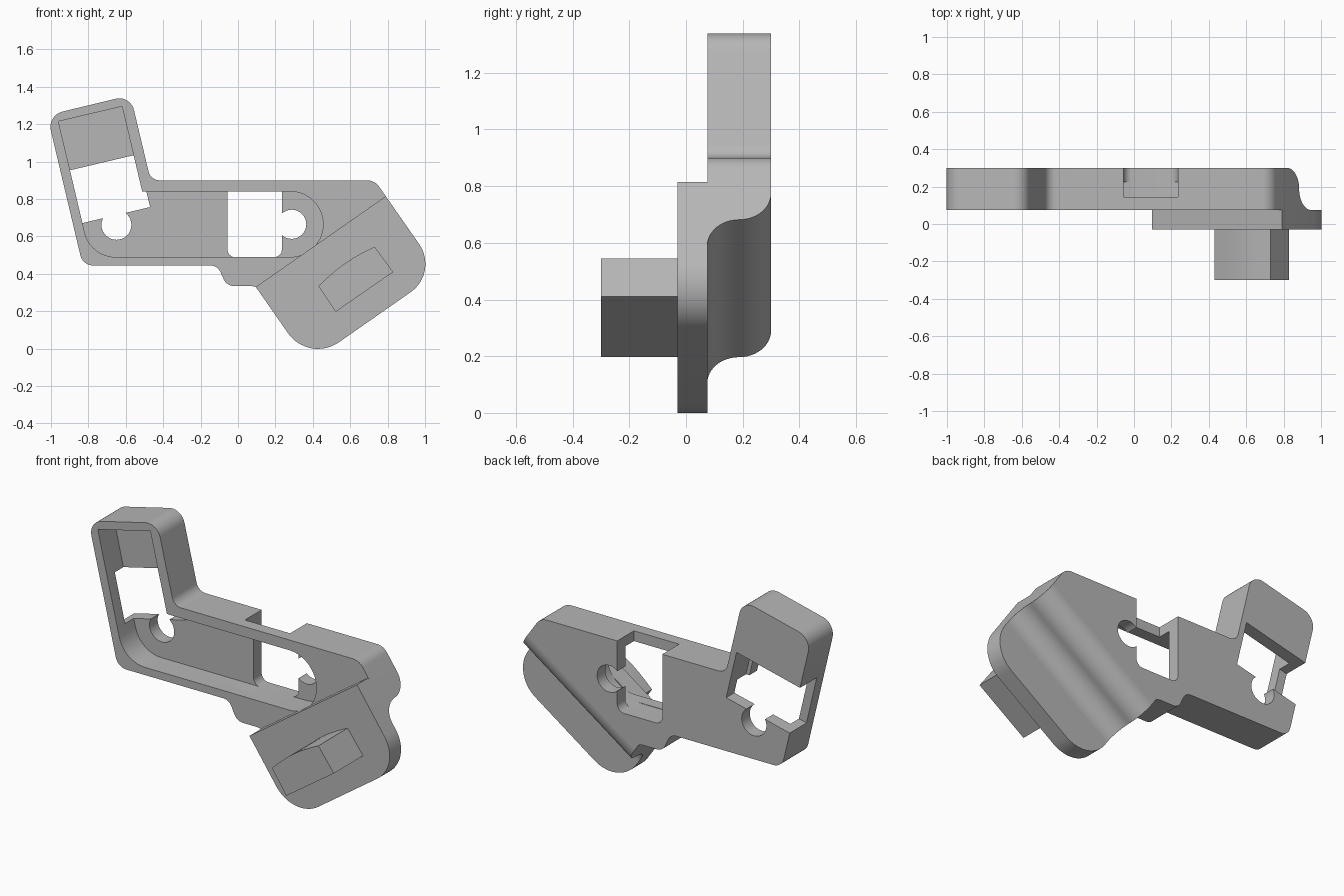
import bpy, bmesh, math
from mathutils import Vector

if "Cube" in bpy.data.objects:
    bpy.data.objects.remove(bpy.data.objects["Cube"])

grey = bpy.data.materials.new("mid_grey")
grey.use_nodes = True
grey.diffuse_color = (0.47, 0.47, 0.47, 1)
grey.node_tree.nodes["Principled BSDF"].inputs["Base Color"].default_value = (0.47, 0.47, 0.47, 1)


def rounded(corners, steps=10):
    """Outline from (x, z, radius) corners, each replaced by an arc."""
    out = []
    for i, (x, z, r) in enumerate(corners):
        p = Vector((x, z))
        if r == 0:
            out.append(p)
            continue
        a = (Vector(corners[i - 1][:2]) - p).normalized()
        b = (Vector(corners[(i + 1) % len(corners)][:2]) - p).normalized()
        half = a.angle(b) / 2
        centre = p + (a + b).normalized() * r / math.sin(half)
        start = p + a * r / math.tan(half) - centre
        end = p + b * r / math.tan(half) - centre
        sweep = start.angle_signed(end)
        for k in range(steps + 1):
            t = -sweep * k / steps
            c, s = math.cos(t), math.sin(t)
            out.append(centre + Vector((start.x * c - start.y * s, start.x * s + start.y * c)))
    return out


def extrude(name, points, offset):
    """Solid made by sweeping a flat 3D outline along an offset."""
    bm = bmesh.new()
    face = bm.faces.new([bm.verts.new(p) for p in points])
    moved = bmesh.ops.extrude_face_region(bm, geom=[face])["geom"]
    bmesh.ops.translate(bm, vec=offset, verts=[g for g in moved if isinstance(g, bmesh.types.BMVert)])
    bmesh.ops.recalc_face_normals(bm, faces=bm.faces)
    mesh = bpy.data.meshes.new(name)
    bm.to_mesh(mesh)
    bm.free()
    mesh.materials.append(grey)
    obj = bpy.data.objects.new(name, mesh)
    bpy.context.collection.objects.link(obj)
    return obj


def slab(name, outline, y0, y1):
    return extrude(name, [(p[0], y0, p[1]) for p in outline], (0, y1 - y0, 0))


def circle(x, z, r, n=32):
    return [(x + r * math.cos(math.tau * k / n), z + r * math.sin(math.tau * k / n)) for k in range(n)]


def activate(obj):
    bpy.ops.object.select_all(action="DESELECT")
    obj.select_set(True)
    bpy.context.view_layer.objects.active = obj


def cut(obj, cutter):
    cutter.hide_render = True
    mod = obj.modifiers.new("cut", "BOOLEAN")
    mod.operation = "DIFFERENCE"
    mod.solver = "EXACT"
    mod.object = cutter
    activate(obj)
    bpy.ops.object.modifier_apply(modifier=mod.name)
    bpy.data.objects.remove(cutter)


FRONT, BACK, FLOOR, NOTCH = 0.075, 0.30, 0.225, 0.145

# Tilted axes of the foot: along its top edge and down its side
top_right, top_left = Vector((0.79, 0.815)), Vector((0.095, 0.33))
along = (top_right - top_left).normalized()
down = Vector((along.y, -along.x))
ramp_start = 0.05
ra, rb = top_right + down * ramp_start, top_left + down * ramp_start

# Bent housing
housing = slab("housing", rounded([
    (-0.83, 0.445, 0.07), (-1.02, 1.248, 0.085), (-0.575, 1.355, 0.08), (-0.467, 0.9, 0.06),
    (0.731, 0.9, 0.08), (ra.x, ra.y, 0), (rb.x, rb.y, 0), (top_left.x, top_left.y, 0),
    (0.07, 0.335, 0), (-0.06, 0.335, 0.06), (-0.11, 0.445, 0.06)]), FRONT, BACK)

# Front pocket
cut(housing, slab("pocket_cutter", rounded([
    (-0.789, 0.49, 0.17), (-0.96, 1.215, 0), (-0.62, 1.295, 0), (-0.512, 0.84, 0),
    (0.455, 0.84, 0.174), (0.455, 0.49, 0.174)]), -0.1, FLOOR))

# Window open to the top edge, with its round side hole
cut(housing, slab("window_cutter", rounded([
    (-0.057, 0.488, 0.045), (-0.057, 1.0, 0), (0.235, 1.0, 0), (0.235, 0.488, 0.045)]), NOTCH, 0.4))
cut(housing, slab("side_hole_cutter", circle(0.287, 0.665, 0.078), 0.2, 0.41))

# Matching window across the arm, open to the outer edge
corner = Vector((-0.47, 0.757))
across, up = Vector((0.973, 0.23)), Vector((-0.23, 0.973))
cut(housing, slab("arm_window_cutter", [
    corner, corner + up * 0.29, corner + up * 0.29 - across * 0.8, corner - across * 0.8], NOTCH, 0.42))
cut(housing, slab("arm_hole_cutter", circle(-0.65, 0.662, 0.08), 0.2, 0.43))

# Foot plate with rounded lower corners
low_right, low_left = top_right + down * 0.497, top_left + down * 0.497
plate = slab("foot_plate", rounded([
    (*top_left, 0), (*top_right, 0), (*low_right, 0.185), (*low_left, 0.195)], 16), -0.03, FRONT)

# S-shaped ramp easing the housing back down to the plate
R = (BACK - FRONT) / 2
profile = [(ramp_start, FRONT)]
quarter = [math.pi / 2 * k / 12 for k in range(13)]
profile += [(ramp_start + R * math.sin(a), FRONT + R + R * math.cos(a)) for a in quarter]
profile += [(ramp_start + 2 * R - R * math.cos(a), FRONT + R - R * math.sin(a)) for a in quarter[1:]]
span = top_right - top_left
ramp = extrude("back_ramp", [
    (top_left.x + down.x * t, y, top_left.y + down.y * t) for t, y in profile], (span.x, 0, span.y))

# Front peg with one gently bowed side
peg_a, peg_b = Vector((0.43, 0.335)), Vector((0.73, 0.545))
bow = [peg_a.lerp(peg_b, k / 10) - down * 0.018 * math.sin(math.pi * k / 10) for k in range(11)]
peg = slab("front_peg", bow + [(0.83, 0.41), (0.522, 0.197)], -0.30, -0.03)

for part in (housing, plate, ramp, peg):
    activate(part)
    bpy.ops.object.shade_smooth_by_angle(angle=math.radians(30))
